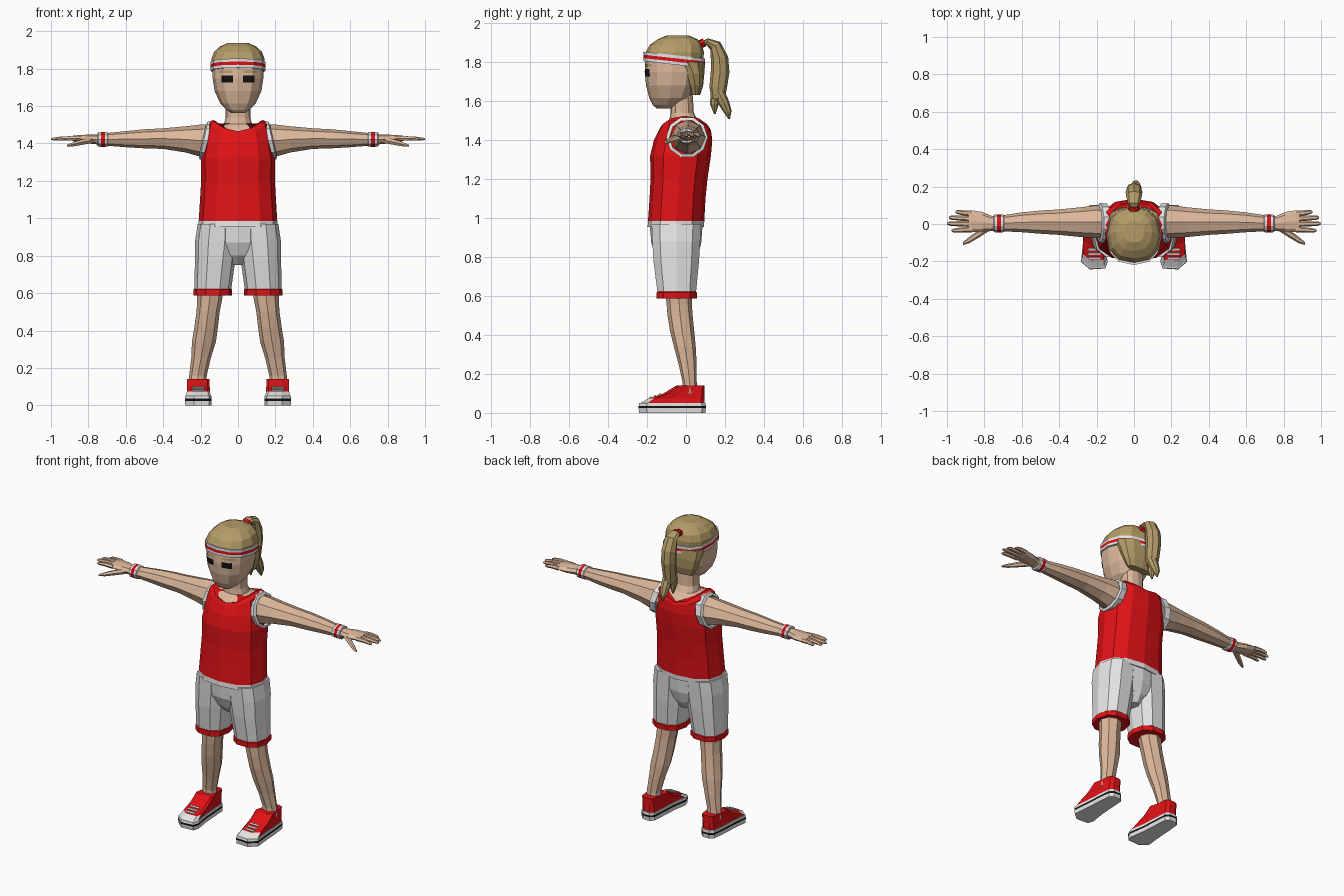
import bpy, bmesh, math
from mathutils import Vector
from mathutils.bvhtree import BVHTree

if "Cube" in bpy.data.objects:
    bpy.data.objects.remove(bpy.data.objects["Cube"])

COLOURS = {"skin": (0.72, 0.48, 0.33), "hair": (0.45, 0.33, 0.135), "red": (0.75, 0.006, 0.008),
           "white": (0.78, 0.78, 0.78), "black": (0.006, 0.006, 0.006)}
MATS = {}
for key, rgb in COLOURS.items():
    MATS[key] = bpy.data.materials.new(key)
    MATS[key].diffuse_color = (*rgb, 1)
KEYS = list(COLOURS)


def finish(name, bm, mirror=False):
    bmesh.ops.recalc_face_normals(bm, faces=bm.faces)
    me = bpy.data.meshes.new(name)
    bm.to_mesh(me)
    bm.free()
    for k in KEYS:
        me.materials.append(MATS[k])
    ob = bpy.data.objects.new(name, me)
    bpy.context.collection.objects.link(ob)
    if mirror:
        ob.modifiers.new("mirror", 'MIRROR').use_mirror_merge = False
    return ob


def oval(n, p=2.0):
    """Unit superellipse points."""
    out = []
    for i in range(n):
        c, s = math.cos(math.tau * i / n), math.sin(math.tau * i / n)
        out.append((math.copysign(abs(c) ** (2 / p), c), math.copysign(abs(s) ** (2 / p), s)))
    return out


def ring_z(z, rx, yf, yb, cx=0, n=12, p=2.4, lift=0, tilt=0):
    """Level ring; lift raises its sides, tilt slopes it front to back."""
    cy, ry = (yf + yb) / 2, (yb - yf) / 2
    return [Vector((cx + rx * a, cy + ry * b, z + lift * a * a + tilt * (cy + ry * b))) for a, b in oval(n, p)]


def ring_x(x, y, z, ry, rz, n=8, tilt=0):
    """Upright ring across an arm."""
    return [Vector((x - tilt * rz * b, y + ry * a, z + rz * b)) for a, b in oval(n)]


def loft(name, rings, mats, mirror=False, rule=None, closed=False):
    """Skin rings; mats is one colour or one colour per band."""
    if isinstance(mats, str):
        mats = [mats] * (len(rings) - 1 + closed)
    bm = bmesh.new()
    vs = [[bm.verts.new(p) for p in r] for r in rings]
    n = len(vs[0])
    for k, m in enumerate(mats):
        lo, hi = vs[k], vs[(k + 1) % len(vs)]
        for i in range(n):
            f = bm.faces.new((lo[i], lo[(i + 1) % n], hi[(i + 1) % n], hi[i]))
            f.material_index = KEYS.index(m)
    if not closed:
        for r, m in ((vs[0], mats[0]), (vs[-1], mats[-1])):
            bm.faces.new(r).material_index = KEYS.index(m)
    if rule:
        for f in bm.faces:
            m = rule(f.calc_center_median())
            if m:
                f.material_index = KEYS.index(m)
    return finish(name, bm, mirror)


def tube(name, path, mat, cx=0, n=8):
    """Tube in the yz plane from (y, z, half width, half depth) stations."""
    rings = []
    for i, (y, z, w, d) in enumerate(path):
        a, b = path[max(i - 1, 0)], path[min(i + 1, len(path) - 1)]
        t = Vector((0, b[0] - a[0], b[1] - a[1])).normalized()
        side = Vector((0, -t.z, t.y))
        rings.append([Vector((cx + w * u, y, z)) + side * d * v for u, v in oval(n)])
    return loft(name, rings, mat)


# Head and neck
head = loft("head", [ring_z(*r) for r in (
    (1.562, .035, -.15, -.06), (1.58, .062, -.17, -.03), (1.615, .095, -.188, .02),
    (1.68, .125, -.205, .055), (1.75, .136, -.212, .07), (1.84, .136, -.207, .07),
    (1.90, .10, -.16, .04))], "skin")
loft("neck", [ring_z(1.42, .13, -.13, .10, lift=.05), ring_z(1.46, .122, -.125, .10, lift=.05),
              ring_z(1.505, .075, -.085, .06), ring_z(1.54, .066, -.08, .04),
              ring_z(1.63, .066, -.08, .035)], "skin")

# Hair cap, hair at the nape, headband
loft("hair_cap", [ring_z(1.80, .141, -.213, .088, tilt=-.1), ring_z(1.85, .143, -.208, .092),
                  ring_z(1.89, .128, -.185, .083), ring_z(1.918, .098, -.145, .06),
                  ring_z(1.937, .055, -.10, .015)], "hair")
loft("nape_hair", [ring_z(1.632, .088, .025, .072), ring_z(1.68, .112, .005, .088),
                   ring_z(1.74, .130, -.02, .094), ring_z(1.80, .138, -.065, .094)], "hair")
loft("headband", [ring_z(z, .147, -.219, .097, tilt=-.11) for z in (1.781, 1.797, 1.814, 1.830)],
     ["white", "red", "white"])

# Ponytail with its tie and split tips
tube("ponytail", [(.085, 1.895, .02, .012), (.11, 1.905, .032, .018), (.15, 1.885, .042, .032),
                  (.172, 1.82, .045, .045), (.175, 1.75, .044, .048), (.165, 1.67, .04, .045),
                  (.165, 1.61, .034, .034)], "hair")
tube("ponytail_tip_back", [(.165, 1.65, .03, .03), (.195, 1.59, .03, .028), (.215, 1.545, .022, .02),
                           (.222, 1.508, .004, .004)], "hair", cx=.01)
tube("ponytail_tip_front", [(.155, 1.65, .03, .028), (.145, 1.585, .024, .022), (.148, 1.535, .005, .005)],
     "hair", cx=-.012)
tube("hair_tie", [(.075, 1.893, .03, .022), (.095, 1.902, .03, .022)], "red")


# Painted face details laid onto the head
bm = bmesh.new()
bm.from_mesh(head.data)
head_tree = BVHTree.FromBMesh(bm)
bm.free()


def face_patch(name, x0, x1, z0, z1, mat, n=6):
    pb = bmesh.new()
    grid = []
    for i in range(n + 1):
        for j in range(n + 1):
            x, z = x0 + (x1 - x0) * i / n, z0 + (z1 - z0) * j / n
            hit = head_tree.ray_cast(Vector((x, -1, z)), Vector((0, 1, 0)))[0]
            grid.append(pb.verts.new((x, hit.y - .004, z)))
    for i in range(n):
        for j in range(n):
            a = i * (n + 1) + j
            f = pb.faces.new((grid[a], grid[a + n + 1], grid[a + n + 2], grid[a + 1]))
            f.material_index = KEYS.index(mat)
    finish(name, pb, True)


face_patch("eye", .028, .088, 1.727, 1.764, "black")
face_patch("eyebrow", .03, .10, 1.778, 1.79, "hair")

# Tank top with white hem
loft("shirt", [ring_z(.955, .212, -.197, .092), ring_z(.985, .210, -.195, .094),
               ring_z(1.10, .203, -.187, .10), ring_z(1.20, .197, -.182, .11),
               ring_z(1.32, .198, -.184, .128), ring_z(1.40, .182, -.165, .135, lift=.02),
               ring_z(1.45, .165, -.14, .128, lift=.06), ring_z(1.465, .135, -.132, .12, lift=.06),
               ring_z(1.46, .118, -.122, .105, lift=.06)], ["white"] + ["red"] * 7)
loft("armhole_trim", [ring_x(x, .005, 1.415, r, r, 10, .22) for x, r in
                      ((.145, .104), (.183, .107), (.19, .09), (.15, .088))],
     "white", mirror=True, closed=True)

# Shorts: pelvis and two legs with red cuffs
loft("shorts_pelvis", [ring_z(.75, .035, -.10, .03), ring_z(.80, .07, -.15, .06),
                       ring_z(.87, .19, -.178, .078), ring_z(.975, .208, -.187, .086)], "white")
loft("shorts_leg", [ring_z(.588, .104, -.155, .06, .135, 10), ring_z(.618, .104, -.155, .06, .135, 10),
                    ring_z(.622, .099, -.151, .056, .135, 10), ring_z(.78, .108, -.172, .072, .122, 10),
                    ring_z(.88, .115, -.178, .078, .114, 10), ring_z(.97, .108, -.182, .083, .108, 10)],
     ["red", "red"] + ["white"] * 3, mirror=True)

# Legs
loft("leg", [ring_z(z, rx, yf, yb, cx, 8, 2) for z, rx, yf, yb, cx in (
    (.10, .048, -.02, .06, .216), (.16, .047, -.018, .055, .214), (.25, .052, -.038, .055, .198),
    (.34, .064, -.062, .05, .182), (.42, .063, -.082, .042, .170), (.50, .062, -.095, .034, .160),
    (.56, .066, -.10, .03, .152), (.66, .075, -.11, .03, .145))], "skin", mirror=True)

# Shoes: one outline reshaped level by level; toe cap white, stripe black
OUTLINE = [(.155, -.235), (.235, -.24), (.282, -.20), (.272, -.10), (.266, .0), (.258, .08),
           (.235, .10), (.19, .10), (.168, .08), (.163, 0), (.157, -.10), (.142, -.20)]


def shoe_ring(z, sx, yf, yb):
    return [Vector((.212 + (x - .212) * sx, yf + (y + .24) / .34 * (yb - yf), z)) for x, y in OUTLINE]


def toe_cap(c):
    return "white" if c.y < -.165 and c.z > .046 else None


loft("shoe", [shoe_ring(*r) for r in (
    (0, 1, -.24, .10), (.024, 1.02, -.243, .102), (.036, 1.02, -.243, .102), (.05, 1, -.24, .10),
    (.052, .95, -.232, .096), (.073, .88, -.195, .096), (.10, .87, -.115, .094), (.14, .86, -.05, .094))],
     ["white", "black", "white", "white", "red", "red", "red"], mirror=True, rule=toe_cap)

# Laces: thin strips across the sloping instep
for k, t in enumerate((.15, .45, .75)):
    y, z = -.195 + .08 * t, .073 + .027 * t
    loft("lace_%d" % (k + 1), [[Vector((x, y + dy, z + dz)) for dy, dz in
                               ((-.005, .0), (.006, .004), (.005, .008), (-.006, .004))]
                              for x in (.18, .245)], "white", mirror=True)
# White seam on the shoe sides
for k, x in enumerate((.165, .262)):
    loft("shoe_seam_%d" % (k + 1), [[Vector((x + dx, y + dy, z)) for dx, dy in
                                    ((-.004, 0), (.004, 0), (.004, .009), (-.004, .009))]
                                   for y, z in ((-.11, .075), (-.035, .138))], "white", mirror=True)

# Arms and palms
loft("arm", [ring_x(*r) for r in (
    (.13, .008, 1.42, .085, .085), (.20, .012, 1.415, .088, .086), (.28, .010, 1.422, .080, .070),
    (.40, .010, 1.426, .068, .055), (.50, .010, 1.425, .062, .051), (.60, .009, 1.423, .053, .043),
    (.70, .004, 1.422, .043, .034), (.76, .003, 1.422, .040, .026), (.81, .010, 1.424, .054, .023),
    (.86, .014, 1.426, .058, .018), (.885, .014, 1.427, .054, .014))], "skin", mirror=True)

# Fingers and thumb
for nm, y0, y1, tip in (("index", -.029, -.035, .975), ("middle", 0, .002, 1.0),
                        ("ring", .029, .034, .99), ("little", .055, .064, .955)):
    loft(nm + "_finger", [ring_x(.865, y0, 1.427, .016, .014, 6),
                          ring_x((.87 + tip) / 2, (y0 + y1) / 2, 1.428, .014, .012, 6),
                          ring_x(tip - .012, y1, 1.424, .011, .009, 6),
                          ring_x(tip, y1, 1.423, .005, .004, 6)], "skin", mirror=True)
loft("thumb", [ring_x(.775, -.015, 1.418, .022, .018, 6), ring_x(.83, -.052, 1.408, .021, .017, 6),
               ring_x(.88, -.085, 1.396, .017, .013, 6), ring_x(.915, -.105, 1.388, .007, .006, 6)],
     "skin", mirror=True)

# Wristbands
loft("wristband", [ring_x(x, .003, 1.422, r + .006, r, 10) for x, r in
                   ((.694, .036), (.698, .041), (.712, .042), (.732, .042), (.746, .041), (.75, .036))],
     ["white", "white", "red", "white", "white"], mirror=True)

for m in bpy.data.materials:
    if m.users and not m.is_grease_pencil:
        m.use_nodes = True
        m.node_tree.nodes["Principled BSDF"].inputs["Base Color"].default_value = m.diffuse_color
